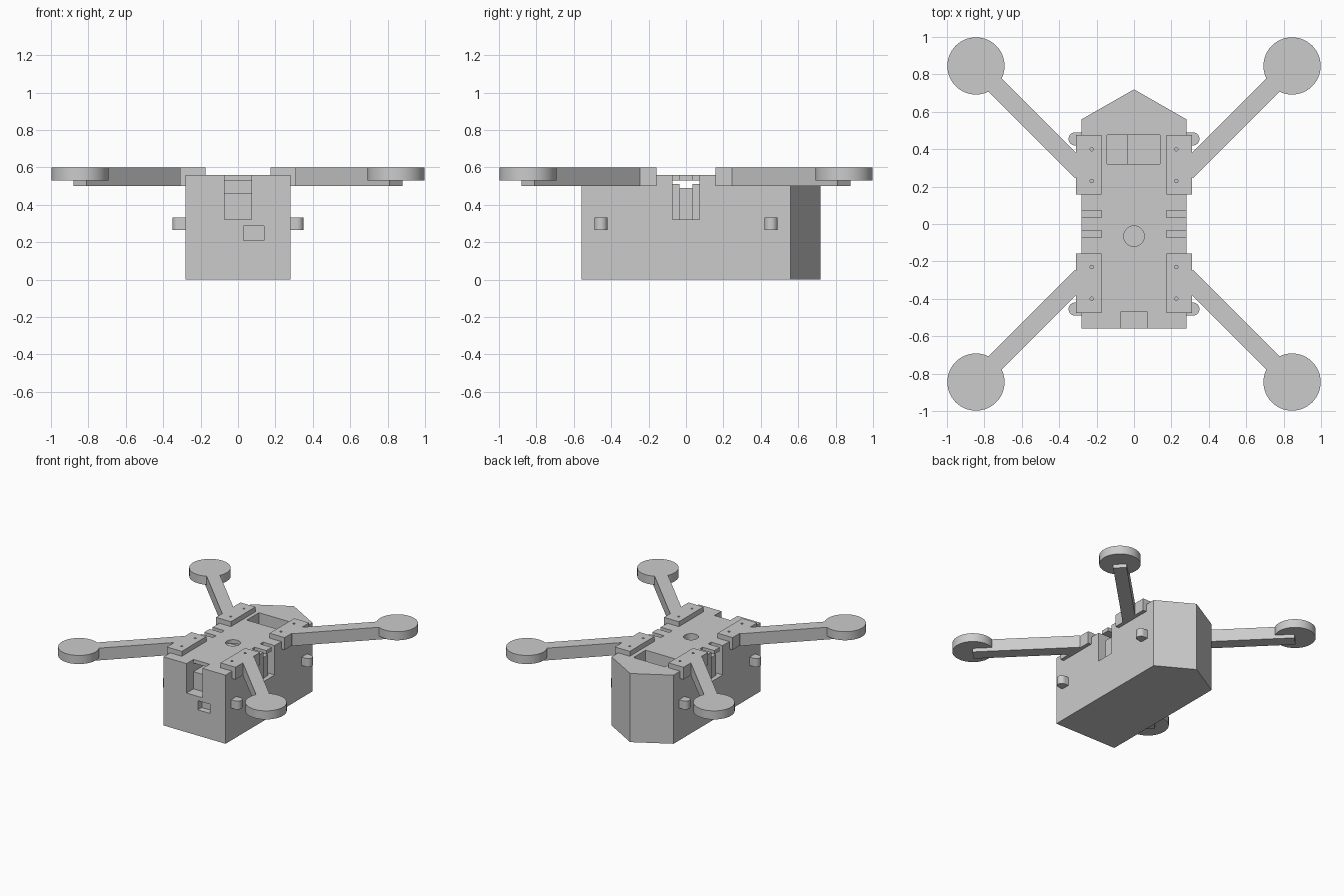
import bpy, bmesh, math
from mathutils import Matrix, Vector

cube = bpy.data.objects.get("Cube")
if cube:
    bpy.data.objects.remove(cube, do_unlink=True)


def finish(name, bm):
    bmesh.ops.recalc_face_normals(bm, faces=bm.faces)
    mesh = bpy.data.meshes.new(name)
    bm.to_mesh(mesh)
    bm.free()
    ob = bpy.data.objects.new(name, mesh)
    bpy.context.collection.objects.link(ob)
    return ob


def prism(name, outline, z0, z1):
    bm = bmesh.new()
    face = bm.faces.new([bm.verts.new((x, y, z0)) for x, y in outline])
    top = bmesh.ops.extrude_face_region(bm, geom=[face])["geom"]
    verts = [v for v in top if isinstance(v, bmesh.types.BMVert)]
    bmesh.ops.translate(bm, vec=(0, 0, z1 - z0), verts=verts)
    return finish(name, bm)


def box(name, x, y, z):
    x, y = sorted(x), sorted(y)
    return prism(name, [(x[0], y[0]), (x[1], y[0]), (x[1], y[1]), (x[0], y[1])], *z)


def disc(name, cx, cy, r, z, n=64):
    bm = bmesh.new()
    bmesh.ops.create_cone(bm, cap_ends=True, segments=n, radius1=r, radius2=r,
                          depth=z[1] - z[0],
                          matrix=Matrix.Translation((cx, cy, sum(z) / 2)))
    return finish(name, bm)


def combine(target, other, operation):
    other.hide_render = True
    mod = target.modifiers.new(operation.title(), "BOOLEAN")
    mod.operation, mod.object, mod.solver = operation, other, "EXACT"
    bpy.context.view_layer.objects.active = target
    bpy.ops.object.modifier_apply(modifier=mod.name)
    bpy.data.objects.remove(other, do_unlink=True)


def cut(target, *cutters):
    for c in cutters:
        combine(target, c, "DIFFERENCE")


def smooth(ob):
    bpy.ops.object.select_all(action="DESELECT")
    ob.select_set(True)
    bpy.context.view_layer.objects.active = ob
    bpy.ops.object.shade_smooth_by_angle(angle=math.radians(30))


TOP = 0.56
OVER = 0.62

# Body with a pointed rear
body = prism("body", [(-0.28, -0.56), (0.28, -0.56), (0.28, 0.56),
                      (0, 0.72), (-0.28, 0.56)], 0, TOP)

# Front slot with a pocket under the deck, and front window
cut(body,
    box("front_slot", (-0.072, 0.072), (-0.6, -0.47), (0.32, OVER)),
    box("front_pocket", (-0.072, 0.072), (-0.5, -0.3), (0.46, 0.53)),
    box("front_window", (0.03, 0.14), (-0.6, -0.51), (0.21, 0.285)))

# Top bay, stepped floor, and round button well
cut(body,
    box("top_bay", (-0.145, 0.14), (0.32, 0.477), (0.36, OVER)),
    box("bay_step", (-0.145, -0.035), (0.32, 0.477), (0.26, 0.4)),
    disc("button_well", 0, -0.065, 0.055, (0.46, OVER)))

# Tunnel across the body under the deck
cut(body,
    box("tunnel", (-0.4, 0.4), (-0.036, 0.036), (0.49, 0.53)),
    box("tunnel_top", (-0.4, 0.4), (-0.073, 0.073), (0.51, 0.53)))

# Side slots either side of a recessed post
for sx in (-1, 1):
    for sy in (-1, 1):
        cut(body, box("side_slot", (sx * 0.175, sx * 0.4),
                      (sy * 0.035, sy * 0.073), (0.32, OVER)))
    cut(body, box("post_face", (sx * 0.245, sx * 0.4), (-0.036, 0.036), (0.32, 0.53)))
smooth(body)

# Four arms, each with its mount plate, motor pad and side peg
for sx, side in ((-1, "right"), (1, "left")):
    for sy, end in ((-1, "front"), (1, "rear")):
        tag = f"{end}_{side}"
        along = Vector((sx, sy)).normalized()
        across = Vector((-along.y, along.x)) * 0.05
        inner, outer = Vector((sx, sy)) * 0.28, Vector((sx, sy)) * 0.845
        arm = prism("arm_" + tag, [inner - across, outer - across,
                                   outer + across, inner + across], 0.5, 0.6)
        combine(arm, box("plate", (sx * 0.175, sx * 0.31),
                         (sy * 0.158, sy * 0.475), (0.5, 0.6)), "UNION")
        combine(arm, disc("pad", outer.x, outer.y, 0.153, (0.53, 0.6)), "UNION")
        for y in (0.23, 0.4):
            cut(arm, disc("screw_hole", sx * 0.226, sy * y, 0.009, (0.57, OVER), 16))
        smooth(arm)

        # Peg with a rounded outer end
        peg = box("side_peg_" + tag, (sx * 0.27, sx * 0.315),
                  (sy * 0.42, sy * 0.49), (0.265, 0.333))
        combine(peg, disc("peg_end", sx * 0.315, sy * 0.455, 0.035,
                          (0.265, 0.333), 32), "UNION")
        smooth(peg)
